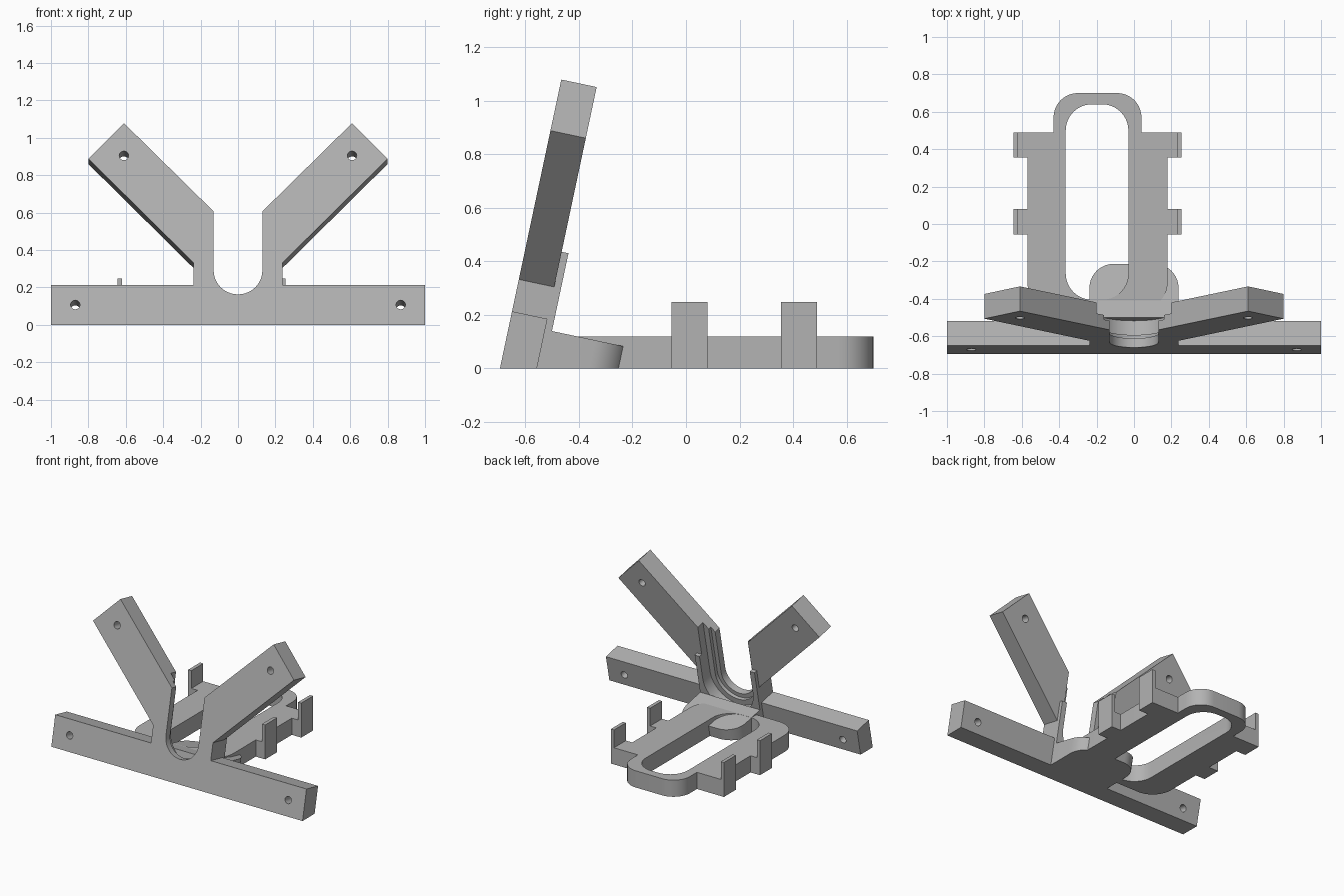
import bpy, bmesh, math
from mathutils import Vector

if "Cube" in bpy.data.objects:
    bpy.data.objects.remove(bpy.data.objects["Cube"])

grey = bpy.data.materials.new("plain_grey")
grey.diffuse_color = (0.45, 0.45, 0.45, 1)
grey.use_nodes = True
grey.node_tree.nodes["Principled BSDF"].inputs["Base Color"].default_value = grey.diffuse_color

TILT = math.radians(12)
C, S = math.cos(TILT), math.sin(TILT)
FRONT = -0.695


def tilted(x, n, u):
    """Leaning stand frame: n = depth behind the front face, u = up the face."""
    return Vector((x, FRONT + n * C + u * S, u * C - n * S))


def on_face(x, u, n):
    return tilted(x, n, u)


def on_shelf(x, n, u):
    return tilted(x, n, u)


def flat(x, y, z):
    return Vector((x, y, z))


def prism(name, pts, lo, hi, place, trim=False):
    """Extrude a 2D profile between two levels; trim cuts it off at the ground."""
    bm = bmesh.new()
    a = [bm.verts.new(place(p, q, lo)) for p, q in pts]
    b = [bm.verts.new(place(p, q, hi)) for p, q in pts]
    bm.faces.new(a)
    bm.faces.new(b)
    for i in range(len(a)):
        j = (i + 1) % len(a)
        bm.faces.new((a[i], a[j], b[j], b[i]))
    if trim:
        bmesh.ops.bisect_plane(bm, geom=bm.verts[:] + bm.edges[:] + bm.faces[:], dist=1e-5,
                               plane_co=(0, 0, 0), plane_no=(0, 0, 1), clear_inner=True)
        bmesh.ops.holes_fill(bm, edges=[e for e in bm.edges if e.is_boundary], sides=0)
    bmesh.ops.recalc_face_normals(bm, faces=bm.faces[:])
    me = bpy.data.meshes.new(name)
    bm.to_mesh(me)
    bm.free()
    me.materials.append(grey)
    ob = bpy.data.objects.new(name, me)
    bpy.context.collection.objects.link(ob)
    return ob


def cut(ob, cutter):
    m = ob.modifiers.new("cut", 'BOOLEAN')
    m.operation, m.solver, m.object = 'DIFFERENCE', 'EXACT', cutter
    bpy.context.view_layer.objects.active = ob
    bpy.ops.object.modifier_apply(modifier=m.name)
    bpy.data.objects.remove(cutter)


def arc(cx, cy, r, a0, a1, n=16):
    return [(cx + r * math.cos(math.radians(a0 + (a1 - a0) * i / n)),
             cy + r * math.sin(math.radians(a0 + (a1 - a0) * i / n))) for i in range(n + 1)]


def box(x0, x1, y0, y1):
    return [(x0, y0), (x1, y0), (x1, y1), (x0, y1)]


def rounded(x0, x1, y0, y1, r):
    return (arc(x1 - r, y1 - r, r, 0, 90, 10) + arc(x0 + r, y1 - r, r, 90, 180, 10)
            + arc(x0 + r, y0 + r, r, 180, 270, 10) + arc(x1 - r, y0 + r, r, 270, 360, 10))


def mirror(pts):
    return [(-x, y) for x, y in reversed(pts)]


# leaning support: bottom bar, neck, two diagonal arms and a U slot
CU = 0.297
half = [(1, 0), (1, 0.218), (0.238, 0.218), (0.238, 0.34), (0.80, 0.908),
        (0.61, 1.103), (0.13, 0.62)]
support = prism("support", half + arc(0, CU, 0.13, 0, -180, 32) + mirror(half),
                0, 0.135, on_face, trim=True)

# stepped pocket around the slot, open to the back
for r, start in ((0.16, 0.05), (0.2, 0.075)):
    cut(support, prism("pocket", arc(0, CU, r, 0, -180, 32) + [(-r, 1.0), (r, 1.0)],
                       start, 0.3, on_face))

# screw holes in the bar ends and arm tips
for x, u in ((0.87, 0.11), (0.61, 0.925)):
    for s in (-1, 1):
        cut(support, prism("hole", arc(s * x, u, 0.025, 0, 345, 23), -0.1, 0.3, on_face))

# U-shaped collar at the back of the neck
collar = prism("neck_collar", [(0.238, 0), (0.238, 0.474), (0.2, 0.474)]
               + arc(0, CU, 0.2, 0, -180, 32)
               + [(-0.2, 0.474), (-0.238, 0.474), (-0.238, 0)],
               0.135, 0.161, on_face, trim=True)

# rounded tongue joining the support to the base frame
tongue = prism("tongue", [(-0.238, 0.161), (0.238, 0.161)] + arc(0.108, 0.325, 0.13, 0, 90, 10)
               + arc(-0.108, 0.325, 0.13, 90, 180, 10), 0, 0.177, on_shelf, trim=True)

# base frame with a long rounded opening
frame = prism("base_frame", [(0.18, 0.49), (0.04, 0.49)] + arc(-0.09, 0.57, 0.13, 0, 90, 10)
              + arc(-0.30, 0.57, 0.13, 90, 180, 10) + [(-0.43, 0.49), (-0.57, 0.49)]
              + arc(-0.42, -0.31, 0.15, 180, 270, 10) + arc(0.03, -0.31, 0.15, 270, 360, 10),
              0, 0.12, flat)
cut(frame, prism("opening", rounded(-0.365, -0.03, -0.405, 0.64, 0.14), -0.1, 0.3, flat))

# four side clips: a foot and a thin upright
for side, edge, s in (("left", -0.57, -1), ("right", 0.18, 1)):
    for end, y in (("front", -0.055), ("back", 0.355)):
        xs = [edge, edge + s * 0.05, edge + s * 0.075]
        pts = [(xs[0], 0), (xs[2], 0), (xs[2], 0.248), (xs[1], 0.248), (xs[1], 0.12), (xs[0], 0.12)]
        prism(f"clip_{side}_{end}", pts, y, y + 0.135, lambda p, q, l: Vector((p, l, q)))

# smooth the round surfaces, keep the edges sharp
for ob in bpy.data.objects:
    ob.select_set(True)
bpy.context.view_layer.objects.active = support
bpy.ops.object.shade_smooth_by_angle(angle=math.radians(30))
